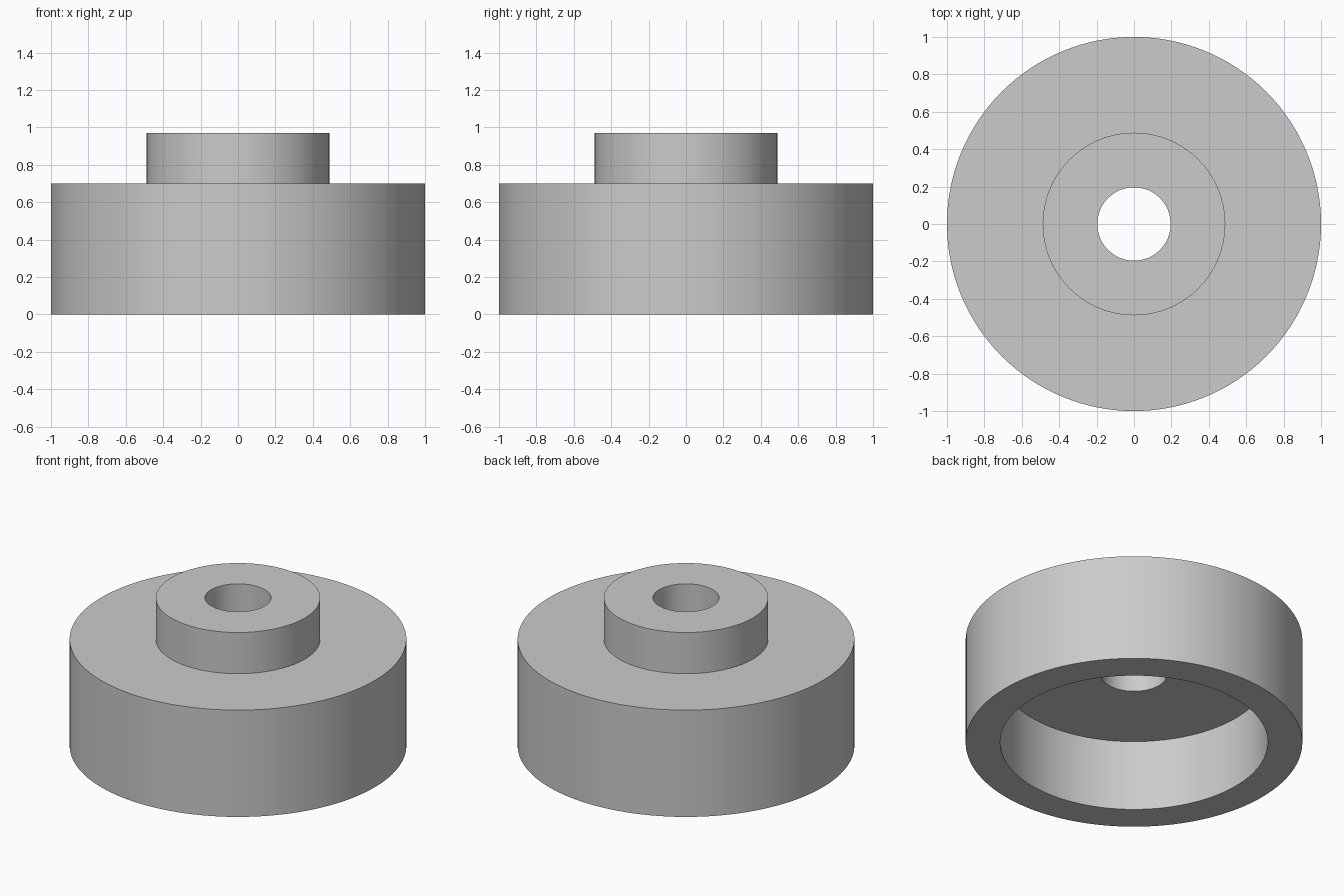
import bpy
import bmesh
import math

if "Cube" in bpy.data.objects:
    bpy.data.objects.remove(bpy.data.objects["Cube"], do_unlink=True)

SEGMENTS = 128
OUTER_R, RECESS_R, BOSS_R, BORE_R = 1.0, 0.795, 0.488, 0.196
RECESS_Z, BODY_Z, TOP_Z = 0.465, 0.70, 0.97

grey = bpy.data.materials.new("plain grey")
grey.use_nodes = True
grey.diffuse_color = (0.6, 0.6, 0.6, 1)
grey.node_tree.nodes["Principled BSDF"].inputs["Base Color"].default_value = (0.6, 0.6, 0.6, 1)


def lathe(name, profile):
    """Revolve a closed (radius, height) outline around the z axis."""
    bm = bmesh.new()
    verts = [bm.verts.new((r, 0, z)) for r, z in profile]
    edges = [bm.edges.new((v, verts[i - 1])) for i, v in enumerate(verts)]
    bmesh.ops.spin(bm, geom=verts + edges, cent=(0, 0, 0), axis=(0, 0, 1),
                   angle=math.tau, steps=SEGMENTS, use_duplicate=False)
    bmesh.ops.remove_doubles(bm, verts=bm.verts, dist=0.0001)
    bmesh.ops.recalc_face_normals(bm, faces=bm.faces)
    mesh = bpy.data.meshes.new(name)
    bm.to_mesh(mesh)
    bm.free()
    mesh.materials.append(grey)
    obj = bpy.data.objects.new(name, mesh)
    bpy.context.collection.objects.link(obj)
    bpy.ops.object.select_all(action="DESELECT")
    obj.select_set(True)
    bpy.context.view_layer.objects.active = obj
    bpy.ops.object.shade_smooth_by_angle(angle=math.radians(30))
    return obj


# Stepped hub: wide drum, raised boss, through bore and recessed underside
lathe("stepped_hub", [
    (OUTER_R, 0), (OUTER_R, BODY_Z),
    (BOSS_R, BODY_Z), (BOSS_R, TOP_Z),
    (BORE_R, TOP_Z), (BORE_R, RECESS_Z),
    (RECESS_R, RECESS_Z), (RECESS_R, 0),
])
